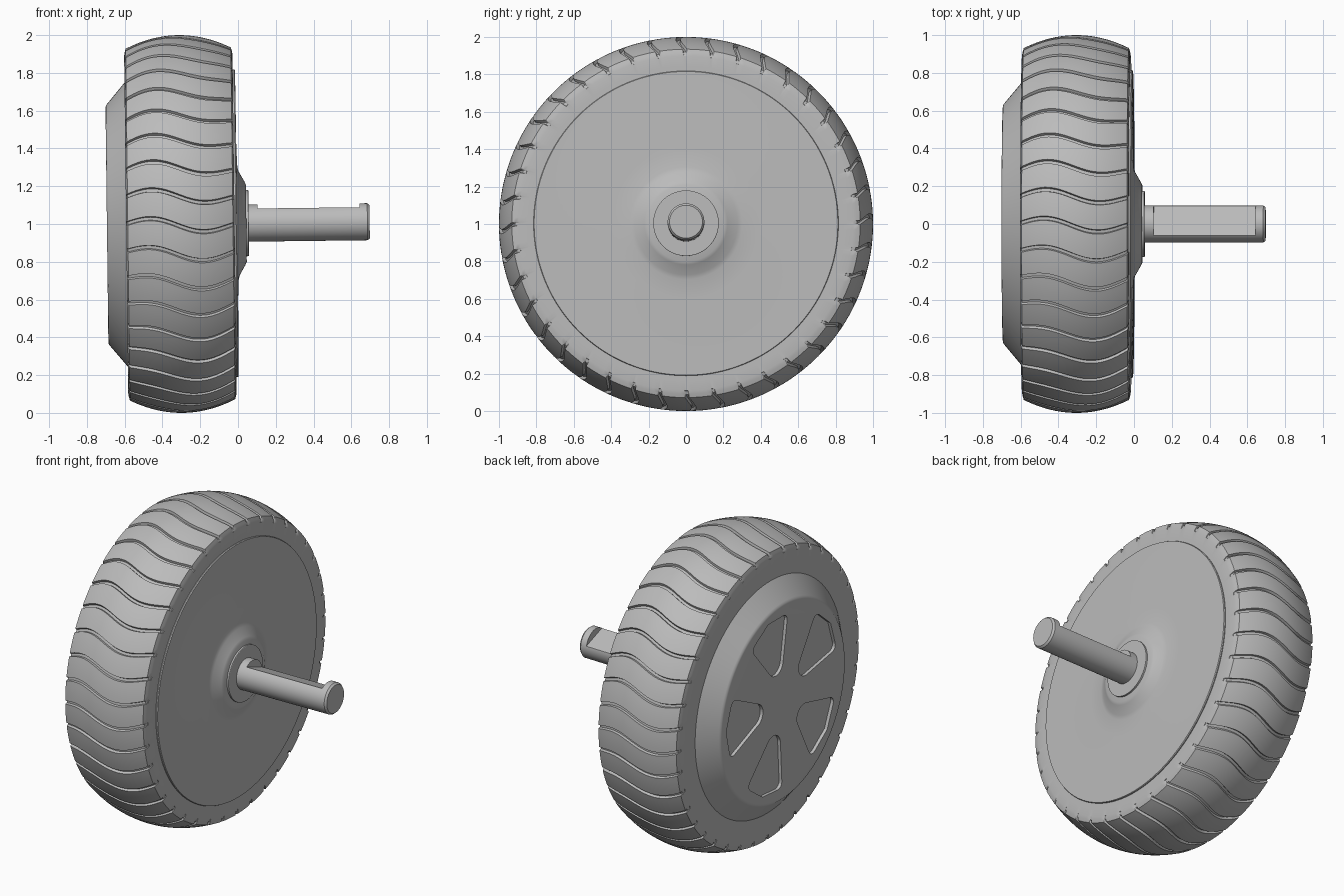
import bpy, bmesh, math
from mathutils import Matrix, Vector

if "Cube" in bpy.data.objects:
    bpy.data.objects.remove(bpy.data.objects["Cube"])

# the whole wheel leans very slightly about its centre
TILT = (Matrix.Translation((-0.3, 0, 1.0)) @ Matrix.Rotation(math.radians(-0.7), 4, 'Y'))
SHIFT = Matrix.Translation((0.3, 0, 0))

grey = bpy.data.materials.new("mid_grey")
grey.diffuse_color = (0.5, 0.5, 0.5, 1)
grey.use_nodes = True
grey.node_tree.nodes["Principled BSDF"].inputs["Base Color"].default_value = grey.diffuse_color


def make(name, bm):
    bmesh.ops.recalc_face_normals(bm, faces=bm.faces)
    me = bpy.data.meshes.new(name)
    bm.to_mesh(me)
    bm.free()
    ob = bpy.data.objects.new(name, me)
    bpy.context.collection.objects.link(ob)
    me.materials.append(grey)
    ob.matrix_world = TILT @ SHIFT
    return ob


def smooth(ob, deg=28):
    bpy.ops.object.select_all(action='DESELECT')
    ob.select_set(True)
    bpy.context.view_layer.objects.active = ob
    bpy.ops.object.shade_smooth_by_angle(angle=math.radians(deg))


def loft(name, rings, caps=True):
    """Skin a list of equal-length closed rings of points."""
    bm = bmesh.new()
    vs = [[bm.verts.new(p) for p in ring] for ring in rings]
    n = len(vs[0])
    for a, b in zip(vs, vs[1:]):
        for i in range(n):
            k = (i + 1) % n
            bm.faces.new((a[i], a[k], b[k], b[i]))
    if caps:
        bm.faces.new(vs[0])
        bm.faces.new(vs[-1])
    return make(name, bm)


def circle(x, r, n=128):
    return [(x, -r * math.cos(2 * math.pi * i / n), r * math.sin(2 * math.pi * i / n))
            for i in range(n)]


def turned(name, profile, n=128):
    ob = loft(name, [circle(x, r, n) for x, r in profile])
    smooth(ob)
    return ob


# tyre with 40 wavy tread grooves
X0, X1, MID = -0.592, -0.018, -0.305
HALF = (X1 - X0) / 2
profile = [(X0 + 0.03, 0.70), (X0, 0.70), (X0, 0.84), (X0, 0.895), (X0 + 0.003, 0.912)]
for i in range(29):
    t = -0.97 + 1.94 * i / 28
    profile.append((MID + HALF * t, 1.0 - 0.073 * t * t))
profile += [(X1 - 0.003, 0.912), (X1, 0.895), (X1, 0.84), (X1, 0.79), (X1 - 0.03, 0.79)]


def wave(x):
    s = (x - X0) / (X1 - X0)
    return -0.034 * math.sin(2 * math.pi * (s - 0.47) * 1.02) * -1 * -1 * -1 * (-1) - 0.012 * s \
        if 0 < s < 1 else 0.0


STEP = 2 * math.pi / 40
cols = [(-0.012, 0), (-0.008, 0.016), (0.008, 0.016), (0.012, 0)]
cols += [(0.012 + (STEP - 0.024) * k / 5, 0) for k in range(1, 5)]
rings = []
for x, r in profile:
    ring = []
    for g in range(40):
        for off, dep in cols:
            a = g * STEP + off - wave(x) * -1
            rr = r - (dep if r > 0.9 else 0)
            ring.append((x, -rr * math.cos(a), rr * math.sin(a)))
    rings.append(ring)
smooth(loft("tyre", rings, caps=False))

# axle-side cover disc with raised conical boss
turned("hub_disc", [(-0.08, 0.80), (-0.012, 0.815), (-0.006, 0.812), (-0.004, 0.40),
                    (0.0, 0.30), (0.006, 0.275), (0.036, 0.222), (0.044, 0.205), (0.044, 0.1)])
turned("washer", [(0.03, 0.175), (0.055, 0.175), (0.057, 0.172)], 96)

# axle with a tilted flat milled along it
N = Vector((0, math.sin(math.radians(20)), math.cos(math.radians(20))))


def flat(x, r=0.098, d=0.052):
    ring = []
    for p in circle(x, r, 96):
        v = Vector(p)
        v -= N * max(0, v.dot(N) - d)
        ring.append(v)
    return ring


axle = loft("axle", [circle(0.02, 0.098, 96), circle(0.105, 0.098, 96), flat(0.105), flat(0.645),
                     circle(0.645, 0.098, 96), circle(0.685, 0.098, 96), circle(0.697, 0.088, 96)])
smooth(axle)

# outer cap with five sunken wedge pockets
cap = turned("outer_cap", [(-0.52, 0.75), (-0.592, 0.752), (-0.598, 0.745), (-0.684, 0.642),
                           (-0.691, 0.634), (-0.694, 0.622)])
bm = bmesh.new()
for k in range(5):
    mid = math.radians(34 + 72 * k)
    pts = []
    for r, da in ((0.21, -13), (0.56, -20), (0.58, 0), (0.56, 20), (0.21, 13)):
        a = mid + math.radians(da)
        pts.append(bm.verts.new((-0.72, -r * math.cos(a), r * math.sin(a))))
    bm.faces.new(pts)
corners = [v for i, v in enumerate(bm.verts) if i % 5 != 2]
bmesh.ops.bevel(bm, geom=corners, offset=0.045, segments=6, profile=0.5, affect='VERTICES')
top = bmesh.ops.extrude_face_region(bm, geom=list(bm.faces))
bmesh.ops.translate(bm, vec=(0.046, 0, 0),
                    verts=[v for v in top["geom"] if isinstance(v, bmesh.types.BMVert)])
cutter = make("pocket_cutter", bm)
cutter.hide_render = True
mod = cap.modifiers.new("pockets", 'BOOLEAN')
mod.operation = 'DIFFERENCE'
mod.solver = 'EXACT'
mod.object = cutter
bpy.context.view_layer.objects.active = cap
bpy.ops.object.modifier_apply(modifier=mod.name)
bpy.data.objects.remove(cutter, do_unlink=True)
smooth(cap)
